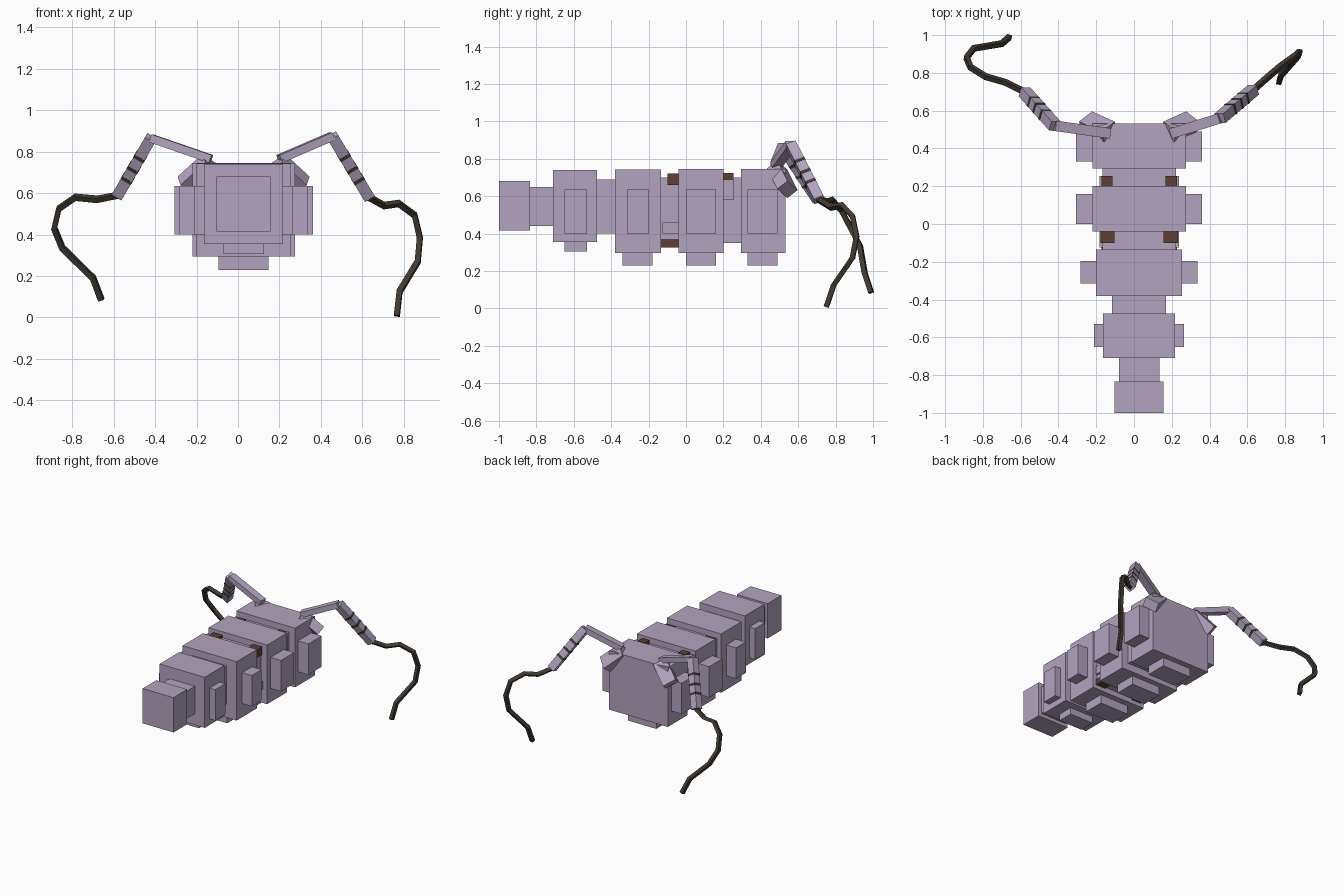
import bpy
from mathutils import Vector, Matrix

if "Cube" in bpy.data.objects:
    bpy.data.objects.remove(bpy.data.objects["Cube"])

MID = 0.027  # centre line of the body


def material(name, rgb):
    mat = bpy.data.materials.new(name)
    mat.use_nodes = True
    mat.diffuse_color = (*rgb, 1)
    bsdf = next(n for n in mat.node_tree.nodes if n.type == "BSDF_PRINCIPLED")
    bsdf.inputs["Base Color"].default_value = (*rgb, 1)
    return mat


LILAC = material("pale lilac", (0.45, 0.37, 0.52))
DARK = material("dark umber", (0.055, 0.043, 0.032))
BROWN = material("reddish brown", (0.11, 0.05, 0.035))


def box(name, x, y, z, mat=LILAC):
    """Box from its (low, high) limits on each axis."""
    bpy.ops.mesh.primitive_cube_add(size=1)
    ob = bpy.context.object
    ob.name = name
    ob.data.transform(Matrix.Diagonal((x[1] - x[0], y[1] - y[0], z[1] - z[0], 1)))
    ob.location = [sum(pair) / 2 for pair in (x, y, z)]
    ob.data.materials.append(mat)
    return ob


def centred(name, half, y, z, mat=LILAC):
    return box(name, (MID - half, MID + half), y, z, mat)


def beam(name, start, end, width, depth, hint, mat=LILAC):
    """Box running from start to end, its depth turned towards the hint."""
    start, end = Vector(start), Vector(end)
    along = (end - start).normalized()
    side = along.cross(Vector(hint)).normalized()
    turn = Matrix((side, side.cross(along), along)).transposed().to_4x4()
    length = (end - start).length
    ob = box(name, (-width / 2, width / 2), (-depth / 2, depth / 2),
             (-length / 2, length / 2), mat)
    ob.matrix_world = Matrix.Translation((start + end) / 2) @ turn
    return ob


# Body segments: name, half width, y range, z range
for name, half, y, z in (
    ("tail_tip", 0.13, (-1, -0.835), (0.415, 0.68)),
    ("tail_joint", 0.107, (-0.84, -0.705), (0.44, 0.65)),
    ("tail_segment", 0.19, (-0.71, -0.475), (0.355, 0.74)),
    ("waist_joint", 0.143, (-0.48, -0.375), (0.40, 0.69)),
    ("rear_segment", 0.228, (-0.38, -0.135), (0.295, 0.743)),
    ("middle_joint", 0.195, (-0.14, -0.035), (0.335, 0.70)),
    ("middle_segment", 0.247, (-0.04, 0.2), (0.295, 0.745)),
    ("neck_joint", 0.195, (0.195, 0.3), (0.35, 0.70)),
    ("head_segment", 0.247, (0.295, 0.533), (0.295, 0.745)),
):
    centred(name, half, y, z)

# Side pads and belly pads on the larger segments
for name, y, inner, outer, belly_half, belly_z in (
    ("tail", (-0.65, -0.53), 0.18, 0.238, 0.098, (0.305, 0.36)),
    ("rear", (-0.315, -0.197), 0.22, 0.31, 0.12, (0.23, 0.3)),
    ("middle", (0, 0.16), 0.24, 0.334, 0.12, (0.23, 0.3)),
    ("head", (0.33, 0.49), 0.24, 0.334, 0.12, (0.23, 0.3)),
):
    for side, s in (("left", 1), ("right", -1)):
        box(f"{name}_{side}_pad", sorted((MID + s * inner, MID + s * outer)), y, (0.40, 0.635))
    belly_y = (-0.34, -0.18) if name == "rear" else y
    centred(f"{name}_belly_pad", belly_half, belly_y, belly_z)

# Small blocks tucked into the joints
for side, s in (("left", 1), ("right", -1)):
    def span(a, b):
        return sorted((MID + s * a, MID + s * b))
    box(f"{side}_middle_top_block", span(0.13, 0.205), (-0.10, -0.035), (0.66, 0.72), BROWN)
    box(f"{side}_middle_low_block", span(0.12, 0.2), (-0.135, -0.04), (0.325, 0.37), BROWN)
    box(f"{side}_middle_ridge", span(0.15, 0.21), (-0.125, -0.04), (0.40, 0.46))
    box(f"{side}_neck_top_block", span(0.14, 0.2), (0.2, 0.255), (0.69, 0.725), BROWN)
    box(f"{side}_neck_ridge", span(0.15, 0.21), (0.2, 0.255), (0.58, 0.69))

# Tilted shoulder blocks
for side, s in (("left", 1), ("right", -1)):
    middle = Vector((MID + s * 0.217, 0.515, 0.69))
    reach = Vector((-s * 0.06, -0.027, 0.055))
    beam(f"{side}_shoulder", middle - reach, middle + reach, 0.07, 0.1, (-s, 1, -1))

# Arms and trailing whips
ARMS = {
    "right": (
        (-0.13, 0.48, 0.765), (-0.42, 0.52, 0.865), (-0.58, 0.70, 0.59),
        [(-0.68, 0.75, 0.57), (-0.785, 0.78, 0.58), (-0.865, 0.83, 0.525),
         (-0.887, 0.88, 0.43), (-0.848, 0.93, 0.335), (-0.70, 0.955, 0.19),
         (-0.66, 0.99, 0.085)]),
    "left": (
        (0.2, 0.48, 0.765), (0.455, 0.56, 0.875), (0.632, 0.71, 0.58),
        [(0.705, 0.775, 0.54), (0.776, 0.835, 0.55), (0.853, 0.89, 0.493),
         (0.878, 0.912, 0.385), (0.868, 0.89, 0.27), (0.78, 0.79, 0.125),
         (0.767, 0.75, 0.008)]),
}
for side, (shoulder, elbow, wrist, trail) in ARMS.items():
    beam(f"{side}_upper_arm", shoulder, elbow, 0.055, 0.04, (0, 0, 1))
    beam(f"{side}_forearm", elbow, wrist, 0.055, 0.055, (0, 1, 0))
    low, high = Vector(elbow), Vector(wrist)
    for i, t in enumerate((0.3, 0.5, 0.68)):
        beam(f"{side}_forearm_band_{i + 1}", low.lerp(high, t), low.lerp(high, t + 0.045),
             0.058, 0.058, (0, 1, 0), DARK)

    # Whip as a square-section path
    curve = bpy.data.curves.new(f"{side}_whip", "CURVE")
    curve.dimensions = "3D"
    curve.bevel_depth = 0.019
    curve.bevel_resolution = 0
    curve.use_fill_caps = True
    points = [low.lerp(high, 0.85), high] + [Vector(p) for p in trail]
    spline = curve.splines.new("POLY")
    spline.points.add(len(points) - 1)
    for point, co in zip(spline.points, points):
        point.co = (*co, 1)
    spline.use_smooth = False
    curve.materials.append(DARK)
    whip = bpy.data.objects.new(f"{side}_whip", curve)
    bpy.context.collection.objects.link(whip)
    bpy.ops.object.select_all(action="DESELECT")
    whip.select_set(True)
    bpy.context.view_layer.objects.active = whip
    bpy.ops.object.convert(target="MESH")
